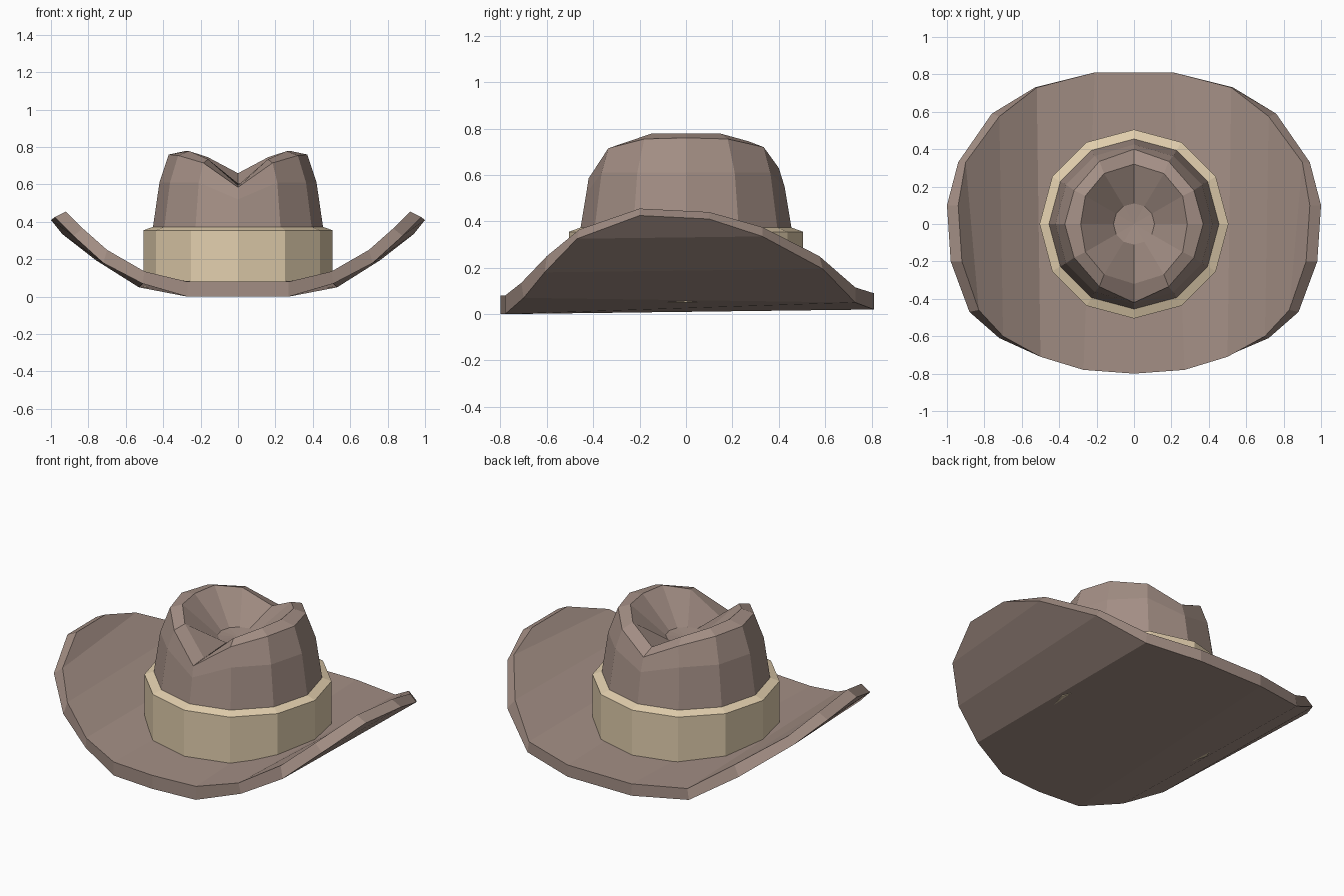
import bpy, bmesh, math

if "Cube" in bpy.data.objects:
    bpy.data.objects.remove(bpy.data.objects["Cube"])


def material(name, rgb):
    m = bpy.data.materials.new(name)
    m.diffuse_color = (*rgb, 1)
    m.use_nodes = True
    m.node_tree.nodes["Principled BSDF"].inputs["Base Color"].default_value = m.diffuse_color
    return m


def make(name, verts, faces, mat):
    me = bpy.data.meshes.new(name)
    me.from_pydata(verts, [], faces)
    bm = bmesh.new()
    bm.from_mesh(me)
    bmesh.ops.recalc_face_normals(bm, faces=bm.faces)
    bm.to_mesh(me)
    bm.free()
    me.materials.append(mat)
    ob = bpy.data.objects.new(name, me)
    bpy.context.collection.objects.link(ob)
    return ob


def bridge(a, b, n):
    return [(a + i, a + (i + 1) % n, b + (i + 1) % n, b + i) for i in range(n)]


felt = material("felt", (0.37, 0.275, 0.235))
tan = material("tan_band", (0.76, 0.62, 0.42))

# Brim: right half of lower and upper outlines, front to back, mirrored
lower = [(.27, -.78, 0), (.51, -.70, .07), (.72, -.61, .18), (.88, -.47, .325),
         (.98, -.20, .425), (1.0, .10, .41), (.94, .33, .335), (.76, .59, .195),
         (.53, .73, .05), (.21, .81, .02)]
upper = [(.27, -.78, .08), (.50, -.71, .135), (.70, -.60, .25), (.83, -.46, .365),
         (.92, -.20, .455), (.94, .10, .44), (.90, .33, .375), (.72, .575, .25),
         (.52, .73, .115), (.21, .81, .09)]


def outline(half, z):
    return [(0, -.80, z)] + half + [(-x, y, h) for x, y, h in reversed(half)]


N = 21
verts = outline(lower, 0) + outline(upper, .08)
faces = bridge(0, N, N)
for o in (0, N):
    # strips running front to back, curling up at the sides
    for i in range(1, 5):
        faces.append((o + i, o + i + 1, o + 10 - i, o + 11 - i))
        faces.append((o + N - i, o + N - i - 1, o + 11 + i, o + 10 + i))
    faces.append((o, o + 1, o + 10, o + 11, o + 20))
make("brim", verts, faces, felt)


def ring(r, z, n=12):
    return [(r * math.sin(k * math.tau / n), -r * math.cos(k * math.tau / n), z)
            for k in range(n)]


# Band: twelve-sided hollow ring with a sloped top edge
verts = ring(.505, .05) + ring(.505, .355) + ring(.45, .375) + ring(.45, .05)
faces = []
for a, b in ((0, 12), (12, 24), (24, 36), (36, 0)):
    faces += bridge(a, b, 12)
make("band", verts, faces, tan)


# Crown: rings whose heights dip at front and back to form the crease
def full_ring(half):
    return half + [(-x, y, z) for x, y, z in reversed(half[1:-1])]


shoulder = ring(.42, .61)
shoulder[0] = (0, -.43, .52)
shoulder[6] = (0, .425, .55)
rim = full_ring([(0, -.42, .585), (.185, -.335, .715), (.32, -.18, .755), (.37, 0, .76),
                 (.32, .18, .755), (.185, .335, .72), (0, .40, .63)])
lip = full_ring([(0, -.32, .595), (.16, -.27, .735), (.26, -.15, .778), (.285, 0, .778),
                 (.26, .15, .778), (.16, .27, .745), (0, .32, .66)])
verts = ring(.465, .07) + ring(.455, .37) + shoulder + rim + lip + ring(.11, .605)
verts.append((0, 0, .595))
faces = []
for k in range(5):
    faces += bridge(12 * k, 12 * k + 12, 12)
faces += [(60 + i, 60 + (i + 1) % 12, 72) for i in range(12)]
make("crown", verts, faces, felt)
